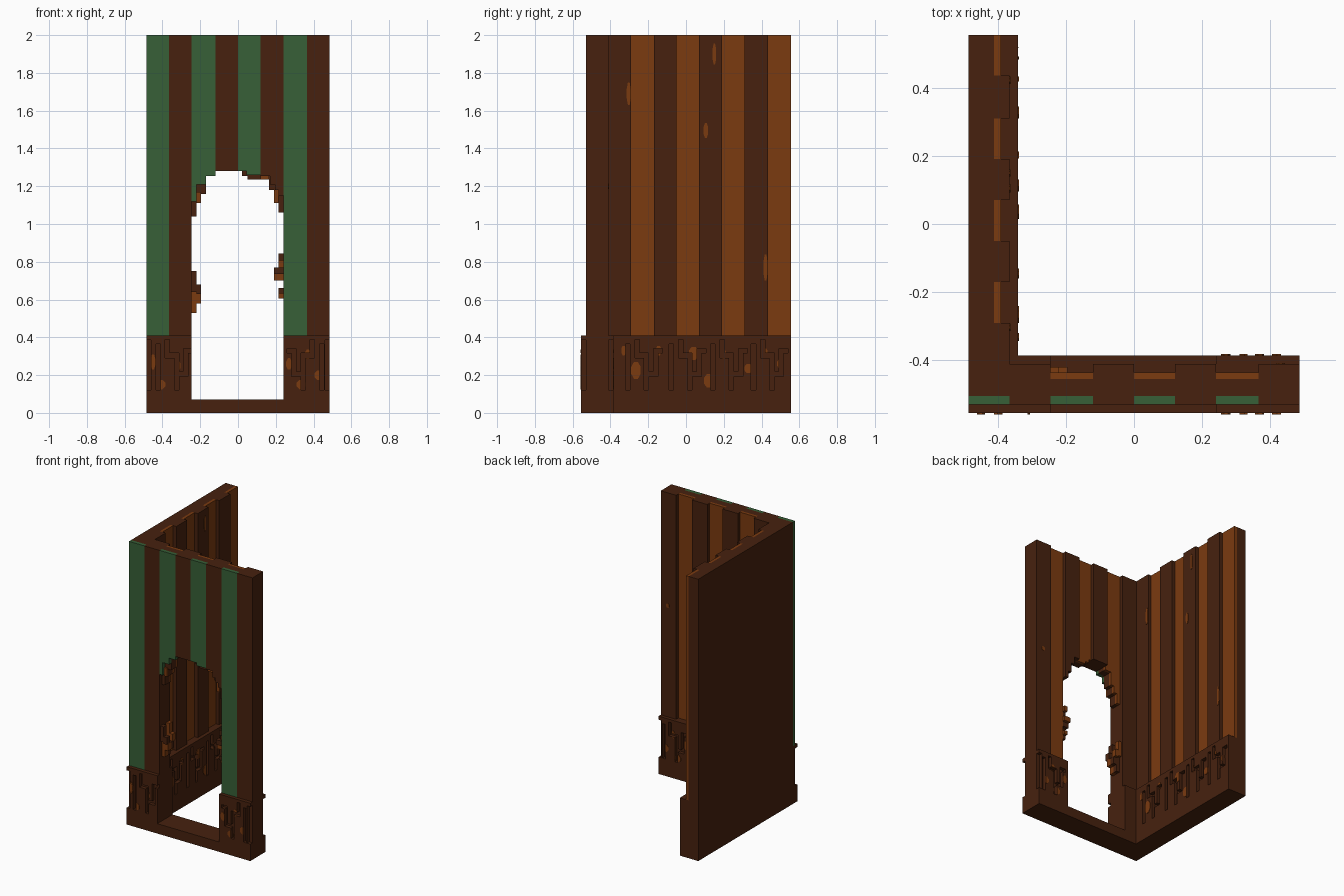
import bpy, bmesh, math

if "Cube" in bpy.data.objects:
    bpy.data.objects.remove(bpy.data.objects["Cube"], do_unlink=True)


def material(name, rgb):
    m = bpy.data.materials.new(name)
    m.use_nodes = True
    m.diffuse_color = (*rgb, 1)
    m.node_tree.nodes["Principled BSDF"].inputs["Base Color"].default_value = (*rgb, 1)
    return m


BROWN = material("dark brown wood", (0.063, 0.0155, 0.0045))
ORANGE = material("orange wood", (0.198, 0.043, 0.005))
GREEN = material("green paint", (0.038, 0.115, 0.038))


def finish(name, bm, mat):
    bmesh.ops.recalc_face_normals(bm, faces=bm.faces)
    me = bpy.data.meshes.new(name)
    bm.to_mesh(me)
    bm.free()
    ob = bpy.data.objects.new(name, me)
    bpy.context.collection.objects.link(ob)
    if mat:
        me.materials.append(mat)
    return ob


def boxes(name, spans, mat):
    """One object from boxes given as (x0, x1, y0, y1, z0, z1)."""
    bm = bmesh.new()
    for x0, x1, y0, y1, z0, z1 in spans:
        for v in bmesh.ops.create_cube(bm, size=1)["verts"]:
            v.co = (x0 + (v.co.x + .5) * (x1 - x0), y0 + (v.co.y + .5) * (y1 - y0),
                    z0 + (v.co.z + .5) * (z1 - z0))
    return finish(name, bm, mat)


def prism(name, profile, a, b, mat, along="y"):
    """Extrude a (horizontal, z) profile from a to b along y or x."""
    bm = bmesh.new()
    place = (lambda h, z: (h, a, z)) if along == "y" else (lambda h, z: (a, h, z))
    face = bm.faces.new([bm.verts.new(place(h, z)) for h, z in profile])
    out = bmesh.ops.extrude_face_region(bm, geom=[face])["geom"]
    move = (0, b - a, 0) if along == "y" else (b - a, 0, 0)
    bmesh.ops.translate(bm, vec=move, verts=[e for e in out if isinstance(e, bmesh.types.BMVert)])
    return finish(name, bm, mat)


def carve(ob, cutter):
    mod = ob.modifiers.new("grooves", "BOOLEAN")
    mod.operation = "DIFFERENCE"
    mod.solver = "EXACT"
    mod.use_self = True
    mod.object = cutter
    bpy.context.view_layer.objects.active = ob
    bpy.ops.object.modifier_apply(modifier=mod.name)


TOP, BASE, SILL = 2.0, 0.41, 0.07
X0, X1, Y0, Y1 = -0.485, 0.485, -0.555, 0.555
DOOR_L, DOOR_R = -0.245, 0.24

# Stepped arch: (start x, height) for the outer skin and for the layers behind it
SKIN_ARCH = [(-.245, 1.12), (-.22, 1.21), (-.17, 1.255), (-.12, 1.28), (.02, 1.28),
             (.045, 1.26), (.12, 1.255), (.17, 1.21), (.195, 1.18), (.215, 1.15), (.24, BASE)]
DEEP_ARCH = [(-.245, 1.04), (-.22, 1.11), (-.195, 1.16), (-.17, 1.255), (-.12, 1.28),
             (.02, 1.255), (.05, 1.235), (.12, 1.235), (.165, 1.18), (.19, 1.11),
             (.215, 1.06), (.24, BASE)]


def strip(name, x0, x1, y0, y1, arch, mat):
    """Vertical wall strip whose lower edge follows the doorway."""
    steps = [(X0, BASE)] + arch + [(9, BASE)]
    low = []
    for (a, h), (b, _) in zip(steps, steps[1:]):
        a, b = max(a, x0), min(b, x1)
        if b - a > 1e-5:
            for p in ((a, h), (b, h)):
                if not low or low[-1] != p:
                    low.append(p)
    prism(name, low + [(x1, TOP), (x0, TOP)], y0, y1, mat)


# Front wall: painted skin, core, inner boards and battens
cuts = [X0, -.365, -.245, -.12, 0, .12, .24, .365, X1]
for i, (a, b) in enumerate(zip(cuts, cuts[1:])):
    painted = i % 2 == 0
    strip("front_green_board" if painted else "front_brown_board", a, b, -.53, -.505,
          SKIN_ARCH, GREEN if painted else BROWN)
strip("front_wall_core", -.41, X1, -.505, -.455, DEEP_ARCH, BROWN)
cuts = [-.41] + cuts[2:]
for i, (a, b) in enumerate(zip(cuts, cuts[1:])):
    batten = i % 2 == 0
    strip("front_inner_batten" if batten else "front_inner_board", a, b, -.455,
          -.41 if batten else -.435, DEEP_ARCH, BROWN if batten else ORANGE)

# Side wall: plain core with inner boards and battens
boxes("side_wall_core", [(X0, -.41, -.505, Y1, BASE, TOP)], BROWN)
cuts = [-.41, -.29, -.17, -.05, .07, .19, .31, .435, Y1]
for i, (a, b) in enumerate(zip(cuts, cuts[1:])):
    batten = i % 2 == 0
    boxes("side_inner_batten" if batten else "side_inner_board",
          [(-.41, -.365 if batten else -.39, a, b, BASE, TOP)], BROWN if batten else ORANGE)

# Base: front plinth with door sill, and side plinth
front_base = prism("front_base", [(X0, 0), (X1, 0), (X1, BASE), (DOOR_R, BASE), (DOOR_R, SILL),
                                  (DOOR_L, SILL), (DOOR_L, BASE), (X0, BASE)], Y0, -.385, BROWN)
side_base = boxes("side_base", [(X0, -.34, -.385, Y1, 0, BASE)], BROWN)

# Carved fret grooves, in cells (column, row, width, height)
C, D, OUT = 0.0245, 0.025, 0.01
MOTIF = [(0, 0, 1, 10), (2, 7, 1, 4), (3, 7, 1, 1), (4, 0, 1, 8),
         (5, 3, 1, 1), (6, 3, 1, 6), (7, 8, 1, 1)]


def grooves(start, step=1):
    for c, r, w, h in MOTIF:
        a, b = start + step * c * C, start + step * (c + w) * C
        yield min(a, b), max(a, b), .12 + r * C, .12 + (r + h) * C


front_cuts = []
for y_lo, y_hi, starts in ((Y0 - OUT, Y0 + D, ((-.435, 1), (.455, -1))),
                           (-.385 - D, -.385 + OUT, ((.455, -1),))):
    for start, step in starts:
        front_cuts += [(a, b, y_lo, y_hi, z0, z1) for a, b, z0, z1 in grooves(start, step)]
    front_cuts.append((X1 - D, X1 + OUT, y_lo, y_hi, .12, .385))
front_cuts.append((X0 - OUT, X0 + D, Y0 - OUT, Y0 + D, .12, .385))
side_cuts = [(-.34 - D, -.34 + OUT, a, b, z0, z1)
             for s in (-.32, -.09, .13, .345) for a, b, z0, z1 in grooves(s)]
front_cutter = boxes("front_groove_cutter", front_cuts, None)
side_cutter = boxes("side_groove_cutter", side_cuts, None)
carve(front_base, front_cutter)
carve(side_base, side_cutter)


# Worn orange patches, as thin eight-sided plates
def patch(name, h, z, w, tall, a, b, along):
    ring = [(h + w / 2 * math.cos(t) * 1.08, z + tall / 2 * math.sin(t) * 1.08)
            for t in (math.pi / 8 + i * math.pi / 4 for i in range(8))]
    return prism(name, ring, a, b, ORANGE, along)


front_spots = [(-.45, .27, .025, .08), (-.41, .15, .05, .05), (-.32, .25, .03, .06),
               (.27, .26, .03, .06), (.335, .15, .05, .05), (.37, .31, .03, .05),
               (.43, .2, .05, .05)]
for x, z, w, h in front_spots:
    carve(patch("front_base_patch", x, z, w, h, Y0 - .003, Y0 + .002, "y"), front_cutter)
    if x > 0:
        carve(patch("inner_base_patch", x, z, w, h, -.387, -.382, "y"), front_cutter)
for y, z, w, h in [(-.33, .33, .025, .05), (-.265, .225, .05, .09), (-.145, .33, .03, .05),
                   (.04, .315, .05, .07), (.12, .17, .05, .07), (.2, .31, .025, .05),
                   (.33, .235, .04, .05), (.42, .32, .025, .04), (.5, .26, .035, .05)]:
    carve(patch("side_base_patch", y, z, w, h, -.342, -.337, "x"), side_cutter)
for y, z, w, h in [(-.303, 1.69, .022, .12), (.15, 1.9, .02, .11), (.105, 1.495, .025, .08),
                   (.421, .77, .022, .14)]:
    patch("batten_patch", y, z, w, h, -.367, -.362, "x")
patch("inner_wall_patch", .43, 1.2, .025, .03, -.412, -.407, "y")

for cutter in (front_cutter, side_cutter):
    bpy.data.objects.remove(cutter, do_unlink=True)

# Splintered bits along the doorway edges
chips = [(-.245, -.22, .53, .75), (-.22, -.195, .58, .68), (.215, .24, .77, .845),
         (.215, .24, .605, .66), (.19, .24, .7, .77)]
for i, (a, b, z0, z1) in enumerate(chips):
    zm = (z0 + z1) / 2
    boxes("door_chip_brown", [(a, b, -.52, -.485, zm, z1), (a, b, -.47, -.44, z0, zm)], BROWN)
    boxes("door_chip_orange", [(a, b, -.505, -.47, z0, zm), (a, b, -.455, -.42, zm, z1)], ORANGE)
boxes("arch_chip_orange", [(-.22, -.195, -.515, -.505, 1.11, 1.17), (-.17, -.125, -.515, -.505, 1.255, 1.28),
                           (.12, .165, -.515, -.505, 1.235, 1.255), (.19, .215, -.515, -.505, 1.11, 1.18)], ORANGE)
